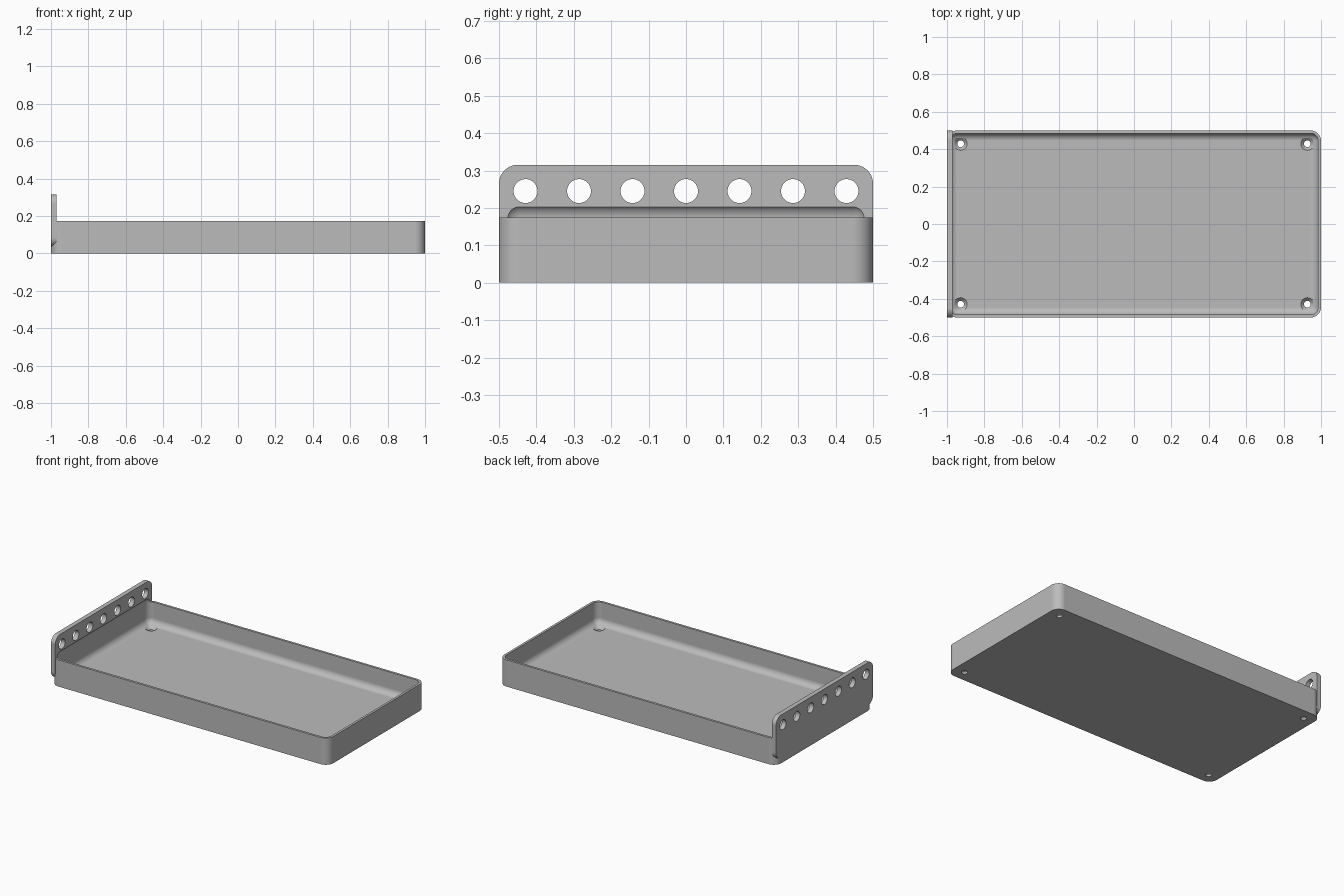
import bpy, bmesh, math
from mathutils import Matrix, Vector

cube = bpy.data.objects.get("Cube")
if cube:
    bpy.data.objects.remove(cube, do_unlink=True)

grey = bpy.data.materials.new("plain grey")
grey.use_nodes = True
grey.diffuse_color = (0.5, 0.5, 0.5, 1)
grey.node_tree.nodes["Principled BSDF"].inputs["Base Color"].default_value = (0.5, 0.5, 0.5, 1)


def add_object(name, bm):
    bmesh.ops.recalc_face_normals(bm, faces=bm.faces)
    mesh = bpy.data.meshes.new(name)
    bm.to_mesh(mesh)
    bm.free()
    mesh.materials.append(grey)
    obj = bpy.data.objects.new(name, mesh)
    bpy.context.collection.objects.link(obj)
    return obj


def rounded_box(name, low, high, radius, axis=None, segments=10):
    """Box with edges along one axis rounded, or all edges if axis is None."""
    low, high = Vector(low), Vector(high)
    bm = bmesh.new()
    bmesh.ops.create_cube(bm, size=1, matrix=Matrix.Translation((low + high) / 2)
                          @ Matrix.Diagonal((*(high - low), 1)))
    edges = [e for e in bm.edges if axis is None
             or abs((e.verts[0].co - e.verts[1].co)[axis]) > 1e-4]
    bmesh.ops.bevel(bm, geom=edges, offset=radius, segments=segments,
                    profile=0.5, affect='EDGES')
    return add_object(name, bm)


def add_cone(bm, centre, r_low, r_high, depth, turn=None):
    matrix = Matrix.Translation(centre) @ (turn or Matrix())
    bmesh.ops.create_cone(bm, cap_ends=True, segments=40, radius1=r_low,
                          radius2=r_high, depth=depth, matrix=matrix)


def boolean(target, other, operation):
    """Combine two objects and delete the second one."""
    other.hide_render = True
    mod = target.modifiers.new(operation.lower(), 'BOOLEAN')
    mod.operation, mod.solver, mod.object = operation, 'EXACT', other
    bpy.context.view_layer.update()
    mesh = bpy.data.meshes.new_from_object(
        target.evaluated_get(bpy.context.evaluated_depsgraph_get()))
    target.modifiers.clear()
    target.data = mesh
    bpy.data.objects.remove(other, do_unlink=True)


# Outer tray body with the upright end plate
FLOOR, WALL, HOLE_X, HOLE_Y = 0.03, 0.015, 0.927, 0.429
tray = rounded_box("tray", (-1, -0.5, 0), (1, 0.5, 0.174), 0.055, axis=2)
plate = rounded_box("end_plate", (-1, -0.5, 0.035), (-0.97, 0.5, 0.315), 0.05, axis=0)
boolean(tray, plate, 'UNION')

# Rounded cavity, which also hollows the foot of the plate
cavity = rounded_box("cavity_cutter", (WALL - 1, WALL - 0.5, FLOOR),
                     (1 - WALL, 0.5 - WALL, 0.212), 0.04)
boolean(tray, cavity, 'DIFFERENCE')

# Row of round holes along the plate
bm = bmesh.new()
for i in range(-3, 4):
    add_cone(bm, (-0.985, i * 0.143, 0.245), 0.032, 0.032, 0.1,
             Matrix.Rotation(math.pi / 2, 4, 'Y'))
boolean(tray, add_object("plate_hole_cutter", bm), 'DIFFERENCE')

# Countersunk screw holes in the floor corners
drill, sink = bmesh.new(), bmesh.new()
for x in (-HOLE_X, HOLE_X):
    for y in (-HOLE_Y, HOLE_Y):
        add_cone(drill, (x, y, 0), 0.018, 0.018, 0.1)
        add_cone(sink, (x, y, FLOOR - 0.008), 0.016, 0.038, 0.022)
boolean(tray, add_object("drill_cutter", drill), 'DIFFERENCE')
boolean(tray, add_object("countersink_cutter", sink), 'DIFFERENCE')

# Smooth fillets with crisp rims and flat panels
tray.data.materials.clear()
tray.data.materials.append(grey)
for poly in tray.data.polygons:
    poly.material_index = 0
bpy.ops.object.select_all(action='DESELECT')
tray.select_set(True)
bpy.context.view_layer.objects.active = tray
bpy.ops.object.shade_smooth_by_angle(angle=math.radians(30))
weighted = tray.modifiers.new("weighted_normals", 'WEIGHTED_NORMAL')
weighted.keep_sharp = True
